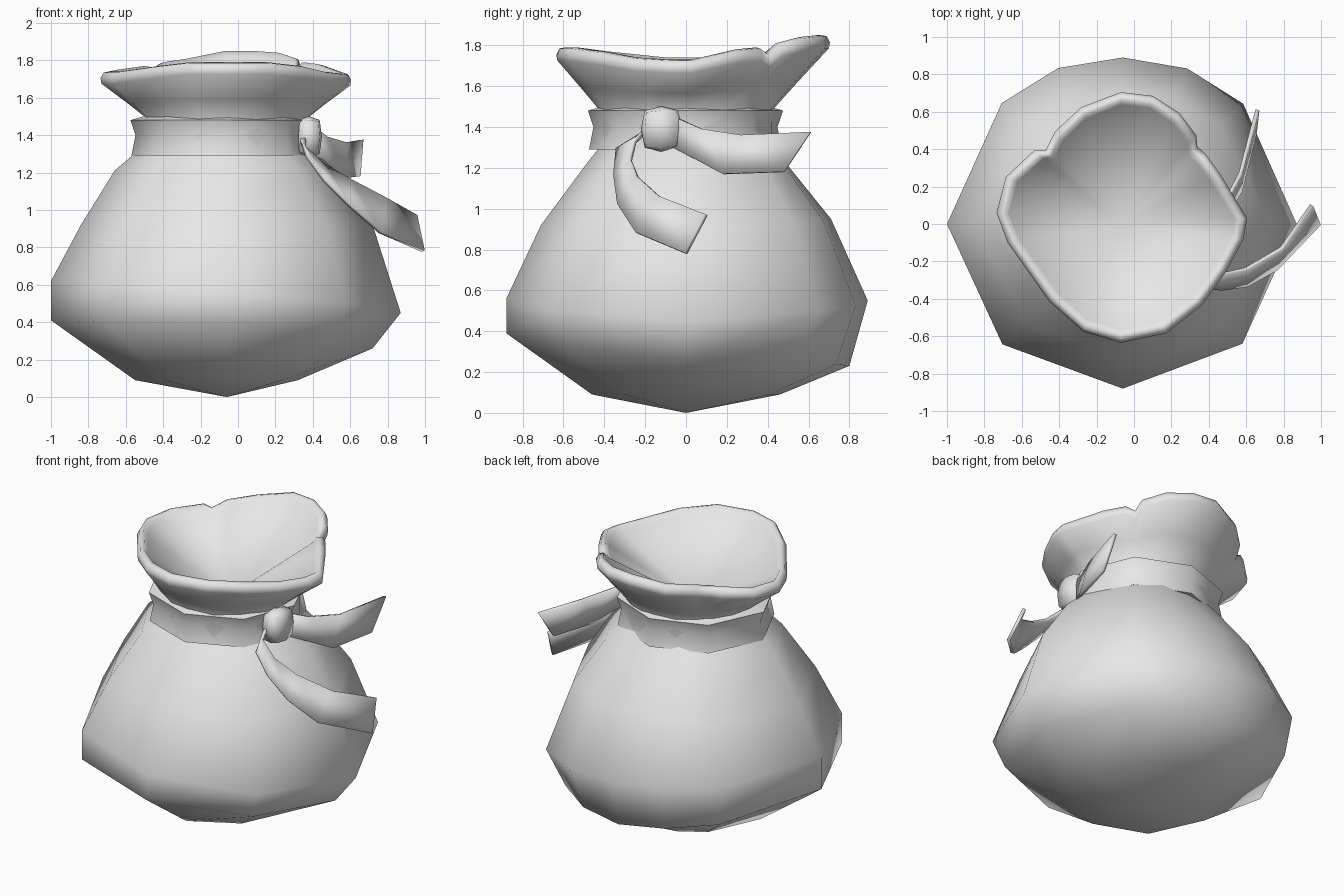
import bpy, bmesh
from math import cos, sin, radians, hypot
from mathutils import Vector

cube = bpy.data.objects.get("Cube")
if cube:
    bpy.data.objects.remove(cube)

CX = -0.06  # sack axis in x

grey = bpy.data.materials.new("cloth_grey")
grey.use_nodes = True
grey.diffuse_color = (0.8, 0.8, 0.8, 1)
grey.node_tree.nodes["Principled BSDF"].inputs["Base Color"].default_value = (0.8, 0.8, 0.8, 1)


def finish(name, bm, angle):
    bmesh.ops.recalc_face_normals(bm, faces=bm.faces)
    mesh = bpy.data.meshes.new(name)
    bm.to_mesh(mesh)
    bm.free()
    mesh.materials.append(grey)
    obj = bpy.data.objects.new(name, mesh)
    bpy.context.collection.objects.link(obj)
    bpy.ops.object.select_all(action='DESELECT')
    obj.select_set(True)
    bpy.context.view_layer.objects.active = obj
    bpy.ops.object.shade_smooth_by_angle(angle=radians(angle))
    return obj


def loft(name, rings, angle, start=None, end=None, closed=False):
    """Skin a stack of point rings, with optional tips at the ends."""
    bm = bmesh.new()
    loops = [[bm.verts.new(p) for p in ring] for ring in rings]
    n = len(loops[0])
    pairs = list(zip(loops, loops[1:]))
    if closed:
        pairs.append((loops[-1], loops[0]))
    for a, b in pairs:
        for i in range(n):
            j = (i + 1) % n
            bm.faces.new((a[i], a[j], b[j], b[i]))
    for tip, ring in ((start, loops[0]), (end, loops[-1])):
        if tip:
            t = bm.verts.new(tip)
            for i in range(n):
                bm.faces.new((t, ring[i], ring[(i + 1) % n]))
    return finish(name, bm, angle)


def uneven_ring(quarters, angles):
    """Ring from (radius, height) given at +x, +y, -x, -y."""
    pts = []
    for a in angles:
        k, f = int(a // 90) % 4, (a % 90) / 90
        (r0, z0), (r1, z1) = quarters[k], quarters[(k + 1) % 4]
        r, z = r0 + (r1 - r0) * f, z0 + (z1 - z0) * f
        pts.append((CX + r * cos(radians(a)), r * sin(radians(a)), z))
    return pts


# Sack body
body_angles = [0, 45, 67.5, 90, 112.5, 135, 180, 225, 270, 315]
body_rings = [
    [(.38, .09), (.46, .09), (.49, .09), (.46, .09)],
    [(.78, .26), (.80, .23), (.94, .41), (.88, .39)],
    [(.93, .45), (.89, .55), (.94, .62), (.88, .56)],
    [(.78, .92), (.71, .95), (.78, .92), (.71, .92)],
    [(.59, 1.20), (.50, 1.21), (.60, 1.21), (.48, 1.23)],
    [(.45, 1.33), (.41, 1.33), (.46, 1.33), (.40, 1.33)],
]
loft("sack_body", [uneven_ring(q, body_angles) for q in body_rings], 80,
     start=(CX, 0, 0))

# Flared collar: rim outline going counter-clockwise
rim = [(.60, .03, 1.73), (.46, .26, 1.78), (.38, .37, 1.79), (.335, .41, 1.76),
       (.33, .47, 1.81), (.24, .59, 1.84), (.10, .68, 1.85), (-.07, .70, 1.85),
       (-.28, .62, 1.81), (-.42, .49, 1.79), (-.47, .39, 1.76), (-.53, .39, 1.77),
       (-.68, .25, 1.75), (-.73, .06, 1.74), (-.67, -.10, 1.74), (-.45, -.41, 1.77),
       (-.27, -.57, 1.79), (-.07, -.63, 1.79), (.17, -.58, 1.79), (.36, -.43, 1.77),
       (.49, -.25, 1.74), (.58, -.08, 1.73)]


def collar_ring(flare, inset, drop, waist_z):
    pts = []
    for x, y, z in rim:
        d = Vector((x - CX, y))
        r = .43 + (d.length - inset - .43) * flare
        d = d.normalized() * r
        pts.append((CX + d.x, d.y, waist_z + (z - drop - waist_z) * flare))
    return pts


collar_profile = [(0, 0, 0, 1.33), (0, 0, 0, 1.49), (.42, 0, .06, 1.49), (1, 0, .065, 1.49),
                  (1, -.005, .035, 1.49), (1, .012, .005, 1.49),
                  (1, .04, 0, 1.49), (1, .062, .03, 1.49)]
loft("flared_collar", [collar_ring(*p) for p in collar_profile], 80,
     end=(CX, 0, 1.42))

# Tie band around the neck, slightly pinched in the middle
octagon = [45 * i for i in range(8)]
band_profile = [(-.07, 1.30), (.01, 1.29), (-.012, 1.40), (.015, 1.48), (-.07, 1.505)]
loft("tie_band", [uneven_ring([(.46 + d, z), (.46 + d, z), (.50 + d, z), (.465 + d, z)], octagon)
                  for d, z in band_profile], 60, closed=True)

# Knot
bm = bmesh.new()
bmesh.ops.create_cube(bm, size=1)
bmesh.ops.subdivide_edges(bm, edges=bm.edges[:], cuts=1, use_grid_fill=True)
for v in bm.verts:
    v.co = v.co.lerp(v.co.normalized() * .55, .6)
    v.co = Vector((v.co.x * .13, v.co.y * .19, v.co.z * .21)) + Vector((.38, -.12, 1.39))
finish("knot", bm, 80)


# Ribbon tails, each skinned between an upper and a lower edge
def ribbon(name, upper, lower):
    bm = bmesh.new()
    a = [bm.verts.new(p) for p in upper]
    b = [bm.verts.new(p) for p in lower]
    for i in range(len(a) - 1):
        bm.faces.new((a[i], a[i + 1], b[i + 1], b[i]))
    obj = finish(name, bm, 50)
    mod = obj.modifiers.new("thickness", 'SOLIDIFY')
    mod.thickness = .022
    mod.offset = 0


ribbon("lower_ribbon",
       [(.36, -.16, 1.43), (.36, -.25, 1.33), (.46, -.27, 1.24), (.60, -.24, 1.16),
        (.79, -.13, 1.06), (.95, .10, .97)],
       [(.33, -.19, 1.38), (.37, -.34, 1.29), (.46, -.35, 1.16), (.60, -.33, 1.02),
        (.76, -.24, .88), (.99, 0, .78)])
ribbon("upper_ribbon",
       [(.38, -.08, 1.46), (.47, .08, 1.39), (.57, .27, 1.36), (.66, .61, 1.375)],
       [(.38, -.08, 1.31), (.50, .07, 1.23), (.57, .18, 1.17), (.645, .48, 1.18)])
